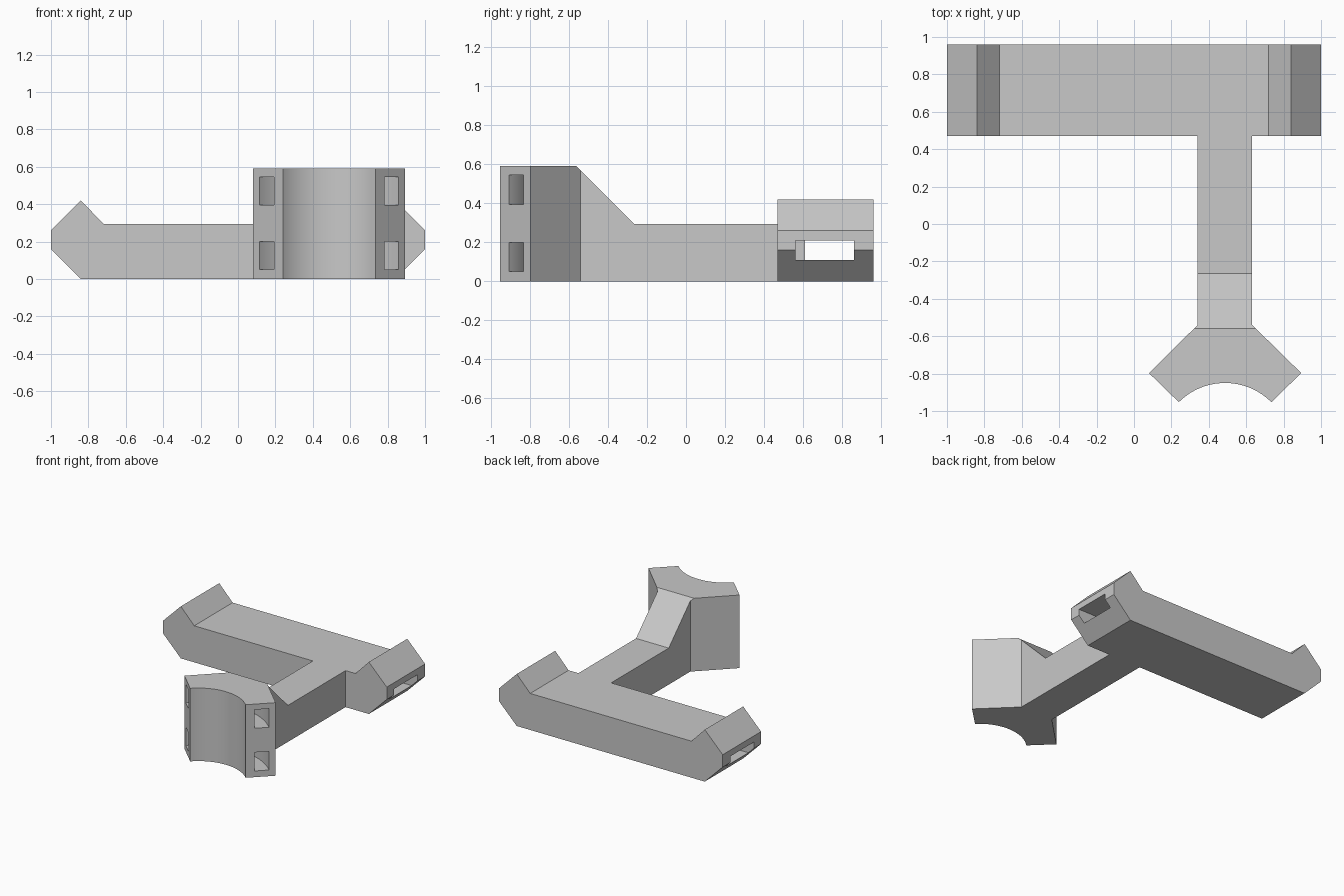
import bpy, bmesh
from math import cos, sin, radians
from mathutils import Vector

if "Cube" in bpy.data.objects:
    bpy.data.objects.remove(bpy.data.objects["Cube"], do_unlink=True)

grey = bpy.data.materials.new("light grey")
grey.use_nodes = True
grey.diffuse_color = (0.58, 0.58, 0.58, 1)
grey.node_tree.nodes["Principled BSDF"].inputs["Base Color"].default_value = grey.diffuse_color


def prism(name, outline, axis, start, end, cut=None):
    """Extrude a 2D outline along an axis; cut is an optional (point, normal) trim plane."""
    def place(a, b, t):
        return {"x": (t, a, b), "y": (a, t, b), "z": (a, b, t)}[axis]
    bm = bmesh.new()
    base = bm.faces.new([bm.verts.new(place(a, b, start)) for a, b in outline])
    new = bmesh.ops.extrude_face_region(bm, geom=[base])["geom"]
    shift = Vector(place(0, 0, end - start))
    bmesh.ops.translate(bm, vec=shift, verts=[v for v in new if isinstance(v, bmesh.types.BMVert)])
    if cut:
        geom = bm.verts[:] + bm.edges[:] + bm.faces[:]
        bmesh.ops.bisect_plane(bm, geom=geom, plane_co=cut[0], plane_no=cut[1], clear_outer=True)
        bmesh.ops.holes_fill(bm, edges=[e for e in bm.edges if e.is_boundary])
    bmesh.ops.recalc_face_normals(bm, faces=bm.faces)
    mesh = bpy.data.meshes.new(name)
    bm.to_mesh(mesh)
    bm.free()
    mesh.materials.append(grey)
    obj = bpy.data.objects.new(name, mesh)
    bpy.context.collection.objects.link(obj)
    return obj


def box(name, x, y, z):
    return prism(name, [(x[0], y[0]), (x[1], y[0]), (x[1], y[1]), (x[0], y[1])], "z", *z)


def carve(obj, cutters):
    bpy.context.view_layer.objects.active = obj
    for cutter in cutters:
        cutter.hide_render = True
        mod = obj.modifiers.new("cut", "BOOLEAN")
        mod.operation, mod.solver, mod.object = "DIFFERENCE", "EXACT", cutter
        bpy.ops.object.modifier_apply(modifier=mod.name)
        bpy.data.objects.remove(cutter, do_unlink=True)


# Saddle arc centre, shared by the clamp hollow and its strap slots
CX, CY = 0.487, -1.2


def arc(radius, first, last, steps=32):
    angles = [radians(first + (last - first) * i / steps) for i in range(steps + 1)]
    return [(CX + radius * cos(a), CY + radius * sin(a)) for a in angles]


# Crossbar with hooked ends and a lengthwise strap tunnel
half = [(0.84, 0), (1, 0.16), (1, 0.26), (0.84, 0.42), (0.72, 0.295)]
bar = prism("crossbar", half + [(-x, z) for x, z in reversed(half)], "y", 0.47, 0.96)
carve(bar, [box("tunnel_cutter", (-1.1, 1.1), (0.56, 0.86), (0.11, 0.21))])

# Stem root partly blocking the tunnel
box("tunnel_stop", (0.34, 0.632), (0.56, 0.61), (0.11, 0.21))

# Stem rising to the clamp
prism("stem", [(-0.54, 0), (0.47, 0), (0.47, 0.295), (-0.265, 0.295), (-0.54, 0.57)],
      "x", 0.34, 0.632)

# Clamp head with concave saddle, trimmed by the stem slope
outline = arc(0.35, 45, 135) + [(0.08, -0.797), (0.34, -0.54), (0.632, -0.54), (0.894, -0.797)]
head = prism("clamp_head", outline, "z", 0, 0.59, cut=((0, -0.265, 0.295), (0, 1, 1)))

# Curved strap slots around the saddle
ring = arc(0.417, 35, 145) + arc(0.523, 145, 35)
carve(head, [prism("slot_cutter", ring, "z", z, z + 0.15) for z in (0.05, 0.395)])

bpy.ops.object.select_all(action="DESELECT")
head.select_set(True)
bpy.context.view_layer.objects.active = head
bpy.ops.object.shade_smooth_by_angle(angle=radians(30))
